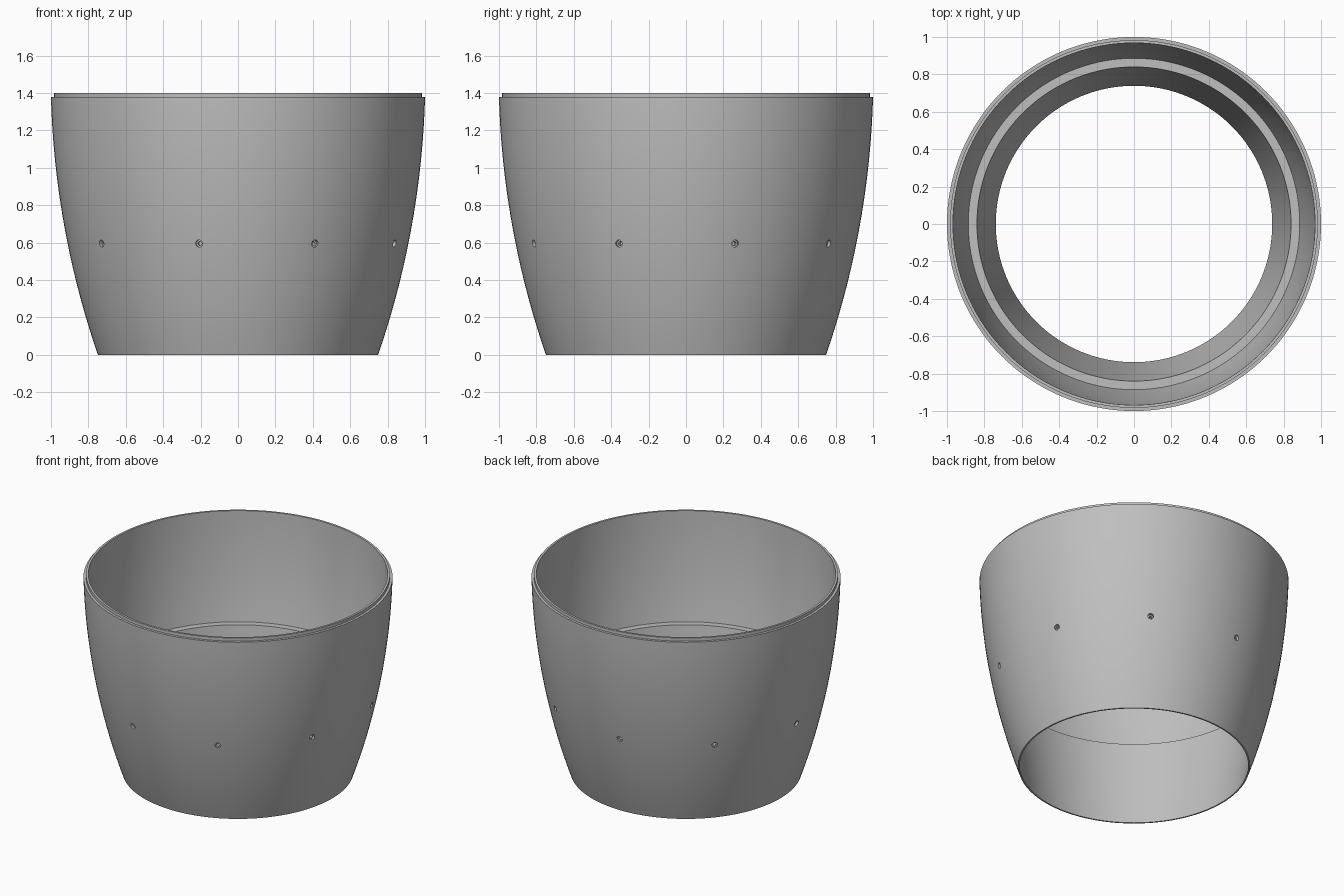
import bpy, bmesh, math

if "Cube" in bpy.data.objects:
    bpy.data.objects.remove(bpy.data.objects["Cube"])

SEG = 144      # sides around the shell
HOLES = 9      # small radial holes
HOLE_Z = 0.595

gray = bpy.data.materials.new("warm gray")
gray.diffuse_color = (0.52, 0.52, 0.52, 1)
gray.use_nodes = True
gray.node_tree.nodes["Principled BSDF"].inputs["Base Color"].default_value = gray.diffuse_color


def arc(r0, z0, r1, z1, bulge, n):
    """Circular arc from (r0, z0) to (r1, z1); bulge is the full turn in radians."""
    dr, dz = r1 - r0, z1 - z0
    chord, base = math.hypot(dr, dz), math.atan2(dr, dz)
    rad = chord / (2 * math.sin(bulge / 2))
    a0 = base + bulge / 2
    pts = []
    for i in range(n + 1):
        t = bulge * i / n
        step = 2 * rad * math.sin(t / 2)
        pts.append((r0 + step * math.sin(a0 - t / 2), z0 + step * math.cos(a0 - t / 2)))
    return pts


def lathe(name, profile):
    """Spin a closed (radius, height) profile around z."""
    bm = bmesh.new()
    rings = []
    for r, z in profile:
        rings.append([bm.verts.new((r * math.cos(2 * math.pi * k / SEG),
                                    r * math.sin(2 * math.pi * k / SEG), z))
                      for k in range(SEG)])
    for a, b in zip(rings, rings[1:] + rings[:1]):
        for k in range(SEG):
            j = (k + 1) % SEG
            bm.faces.new((a[k], a[j], b[j], b[k]))
    bmesh.ops.recalc_face_normals(bm, faces=bm.faces)
    mesh = bpy.data.meshes.new(name)
    bm.to_mesh(mesh)
    bm.free()
    mesh.materials.append(gray)
    ob = bpy.data.objects.new(name, mesh)
    bpy.context.collection.objects.link(ob)
    return ob


# Shell: bulging outside, stepped rim, thin upper wall, ledge, thick lower wall
outer = arc(0.749, 0, 1.0, 1.378, math.radians(17.5), 24)
rim = [(0.983, 1.378), (0.983, 1.4), (0.968, 1.4)]
inner = arc(0.886, 0.645, 0.968, 1.4, math.radians(9), 12)[::-1][1:]
lower = [(0.84, 0.645), (0.739, 0)]
shell = lathe("pot_shell", outer + rim + inner + lower)

# Cutters: stepped blind holes, wide outside and narrower within
bm = bmesh.new()
for i in range(HOLES):
    ang = math.radians(16.8) + 2 * math.pi * i / HOLES
    steps = [(0.96, 0.019), (0.893, 0.019), (0.893, 0.011), (0.865, 0.011)]
    rings = []
    for d, r in steps:
        ring = []
        for k in range(16):
            t = 2 * math.pi * k / 16
            s = r * math.cos(t)
            ring.append(bm.verts.new((d * math.cos(ang) - s * math.sin(ang),
                                      d * math.sin(ang) + s * math.cos(ang),
                                      HOLE_Z + r * math.sin(t))))
        rings.append(ring)
    for a, b in zip(rings, rings[1:]):
        for k in range(16):
            j = (k + 1) % 16
            bm.faces.new((a[k], a[j], b[j], b[k]))
    bm.faces.new(rings[0])
    bm.faces.new(rings[-1])
bmesh.ops.recalc_face_normals(bm, faces=bm.faces)
mesh = bpy.data.meshes.new("hole_cutter")
bm.to_mesh(mesh)
bm.free()
mesh.materials.append(gray)
cutter = bpy.data.objects.new("hole_cutter", mesh)
bpy.context.collection.objects.link(cutter)
cutter.hide_render = True

# Cut the holes, then smooth the curved walls
cut = shell.modifiers.new("holes", 'BOOLEAN')
cut.operation = 'DIFFERENCE'
cut.solver = 'EXACT'
cut.object = cutter
bpy.context.view_layer.objects.active = shell
shell.select_set(True)
bpy.ops.object.modifier_apply(modifier=cut.name)
bpy.data.objects.remove(cutter)
bpy.ops.object.shade_smooth_by_angle(angle=math.radians(30))
